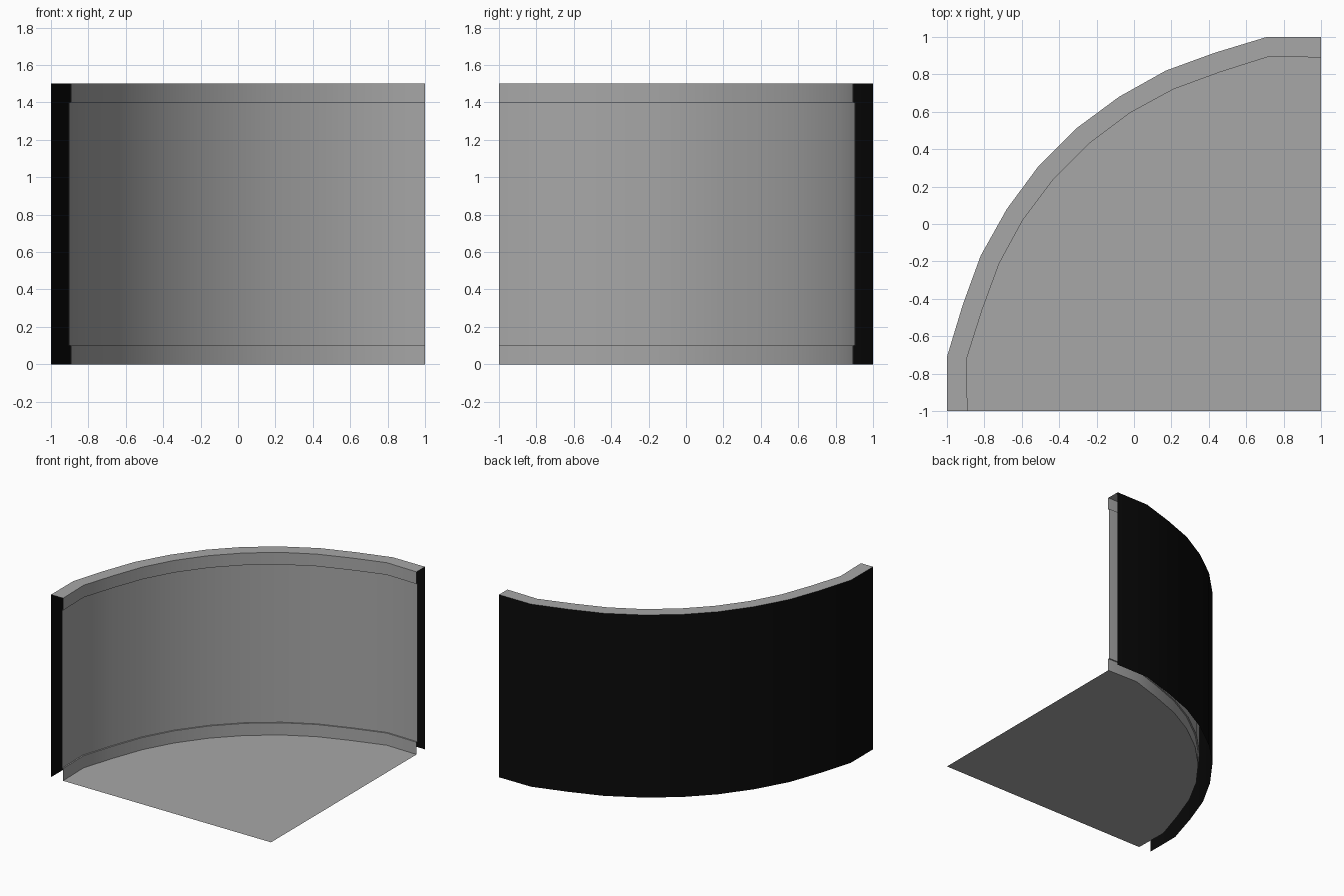
import bpy, bmesh, math
from mathutils import Vector

cube = bpy.data.objects.get("Cube")
if cube:
    bpy.data.objects.remove(cube, do_unlink=True)

HEIGHT, TRIM, STEP = 1.5, 0.1, 0.011
CORNER = Vector((1, -1))


def material(name, value):
    m = bpy.data.materials.new(name)
    m.use_nodes = True
    colour = (value, value, value, 1)
    m.diffuse_color = colour
    m.node_tree.nodes["Principled BSDF"].inputs["Base Color"].default_value = colour
    return m


grey = material("plain grey", 0.39)
black = material("black", 0.003)


def mirrored(half):
    """Complete a half arc by reflecting it across the diagonal."""
    return [Vector(p) for p in half] + [Vector((-y, -x)) for x, y in reversed(half)]


def pushed_out(path, distance):
    return [p + (p - CORNER).normalized() * distance for p in path]


def finish(name, bm, mat):
    mesh = bpy.data.meshes.new(name)
    bm.to_mesh(mesh)
    bm.free()
    mesh.materials.append(mat)
    obj = bpy.data.objects.new(name, mesh)
    bpy.context.collection.objects.link(obj)
    bpy.ops.object.select_all(action='DESELECT')
    obj.select_set(True)
    bpy.context.view_layer.objects.active = obj
    bpy.ops.object.shade_smooth_by_angle(angle=math.radians(30))
    return obj


def sheet(name, rows, mat):
    """Skin a strip of faces through (path, height) rows."""
    bm = bmesh.new()
    lines = [[bm.verts.new((p.x, p.y, z)) for p in path] for path, z in rows]
    for a, b in zip(lines, lines[1:]):
        for i in range(len(a) - 1):
            bm.faces.new((a[i], a[i + 1], b[i + 1], b[i]))
    return finish(name, bm, mat)


# Plan outlines of the wall
outer = mirrored([(-1, -1), (-1, -0.71), (-0.915, -0.43), (-0.82, -0.17),
                  (-0.68, 0.08), (-0.51, 0.31)])
inner = mirrored([(-0.89, -1), (-0.896, -0.725), (-0.812, -0.46), (-0.72, -0.21),
                  (-0.595, 0.02), (-0.43, 0.24)])
panel = pushed_out(inner, STEP)

# Floor sector
bm = bmesh.new()
bm.faces.new([bm.verts.new((p.x, p.y, 0)) for p in [CORNER] + inner[::-1]])
finish("floor", bm, grey)

# Hollow wall: skirting, inner panel, top trim with cap, outer shell
top = HEIGHT - TRIM
sheet("skirting", [(inner, 0), (inner, TRIM), (panel, TRIM)], grey)
sheet("inner_wall", [(panel, TRIM), (panel, top)], grey)
sheet("top_trim", [(panel, top), (inner, top), (inner, HEIGHT), (outer, HEIGHT)], grey)
sheet("outer_wall", [(outer, HEIGHT), (outer, 0)], black)
